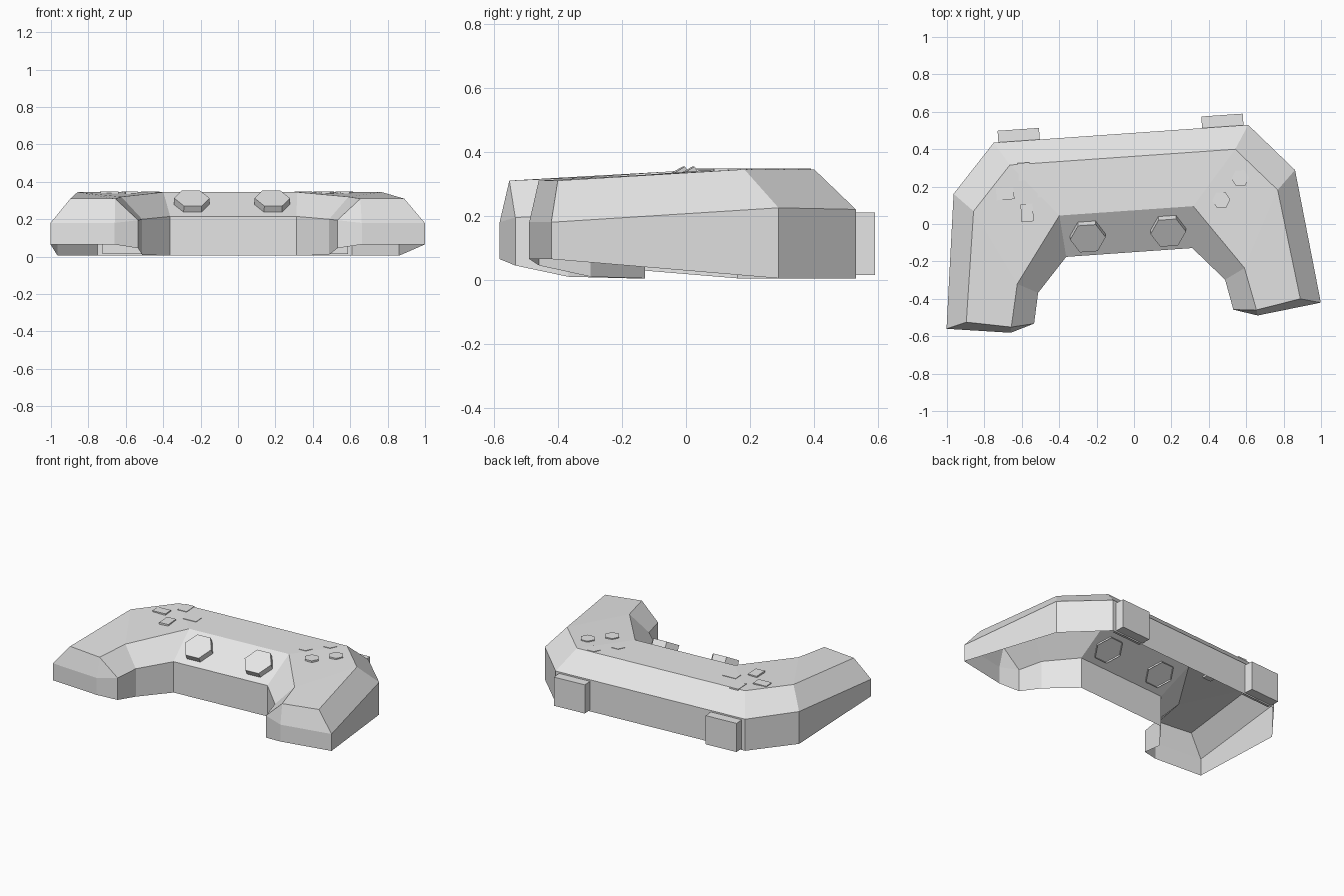
import bpy, bmesh, math
from mathutils import Matrix, Vector

cube = bpy.data.objects.get("Cube")
if cube:
    bpy.data.objects.remove(cube)

grey = bpy.data.materials.new("plain_grey")
grey.diffuse_color = (0.8, 0.8, 0.8, 1)
grey.use_nodes = True
grey.node_tree.nodes["Principled BSDF"].inputs["Base Color"].default_value = (0.8, 0.8, 0.8, 1)

TURN = math.radians(4)
CENTRE = Matrix.Rotation(TURN, 4, 'Z') @ Vector((-0.036, 0, 0))


def finish(name, bm, mirror=True):
    """Turn a bmesh into a placed, optionally mirrored object."""
    mesh = bpy.data.meshes.new(name)
    bm.to_mesh(mesh)
    bm.free()
    mesh.materials.append(grey)
    obj = bpy.data.objects.new(name, mesh)
    bpy.context.collection.objects.link(obj)
    obj.location = CENTRE
    obj.rotation_euler.z = TURN
    if mirror:
        mod = obj.modifiers.new("mirror", 'MIRROR')
        mod.use_clip = True
    return obj


def prism(bm, outline, matrix, low, high, closed=True):
    """Extrude an outline from low to high along the matrix's z axis."""
    bottom = [bm.verts.new(matrix @ Vector((x, y, low))) for x, y in outline]
    top = [bm.verts.new(matrix @ Vector((x, y, high))) for x, y in outline]
    n = len(outline)
    for i in range(n):
        j = (i + 1) % n
        bm.faces.new((bottom[i], bottom[j], top[j], top[i]))
    bm.faces.new(top)
    if closed:
        bm.faces.new(bottom[::-1])


def rect(w, d):
    return [(-w / 2, -d / 2), (w / 2, -d / 2), (w / 2, d / 2), (-w / 2, d / 2)]


def hexagon(r):
    return [(r * math.cos(k * math.pi / 3), r * math.sin(k * math.pi / 3)) for k in range(6)]


# Body shell: one half, open underneath. Each entry is x, y, bottom z, rim z
rim_points = [
    (0, .486, .005, .22), (.682, .486, .005, .22), (.915, .228, .005, .225),
    (1.003, -.489, .065, .18), (.662, -.534, .065, .18), (.534, -.494, .045, .195),
    (.501, -.331, .01, .2), (.338, -.15, .005, .215), (0, -.15, .005, .215),
]
top_points = [
    (0, .361, .345), (.604, .361, .345), (.815, .128, .345), (.895, -.461, .31),
    (.657, -.504, .31), (.609, -.276, .32), (.359, .073, .345), (0, .073, .345),
]
bm = bmesh.new()
low = [bm.verts.new((x, y, b)) for x, y, b, r in rim_points]
rim = [bm.verts.new((x, y, r)) for x, y, b, r in rim_points]
a0, a, b, c, d, f, g, g0 = top = [bm.verts.new(p) for p in top_points]
slope = [a0, a, b, c, d, d, f, g, g0]      # top point above each rim point
for i in range(len(rim) - 1):
    bm.faces.new((low[i + 1], low[i], rim[i], rim[i + 1]))
    face = [rim[i + 1], rim[i], slope[i]]
    if slope[i + 1] is not slope[i]:
        face.append(slope[i + 1])
    bm.faces.new(face)
for face in ((a0, g0, g, a), (a, g, f, b), (b, f, d, c)):
    bm.faces.new(face)
finish("body_shell", bm)

# Shoulder triggers on the back wall
bm = bmesh.new()
prism(bm, rect(.222, .09), Matrix.Translation((.546, .503, 0)), .015, .21)
finish("shoulder_triggers", bm)

# Six-sided thumbsticks, square to the sloping front panel
bm = bmesh.new()
tilt = Matrix.Translation((.2155, -.04, .278)) @ Matrix.Rotation(math.atan2(.13, .223), 4, 'X')
prism(bm, hexagon(.095), tilt, -.012, .04, closed=False)
finish("thumbsticks", bm)

# Direction pad on the right and round buttons on the left, in diamonds
pad, buttons = bmesh.new(), bmesh.new()
for dx, dy in ((1, 0), (-1, 0), (0, 1), (0, -1)):
    shape = rect(.095, .065) if dx else rect(.065, .095)
    prism(pad, shape, Matrix.Translation((-.53 + dx * .11, .21 + dy * .11, 0)), .325, .348)
    prism(buttons, hexagon(.048), Matrix.Translation((.51 + dx * .11, .205 + dy * .11, 0)), .325, .348)
finish("direction_pad", pad, mirror=False)
finish("action_buttons", buttons, mirror=False)
